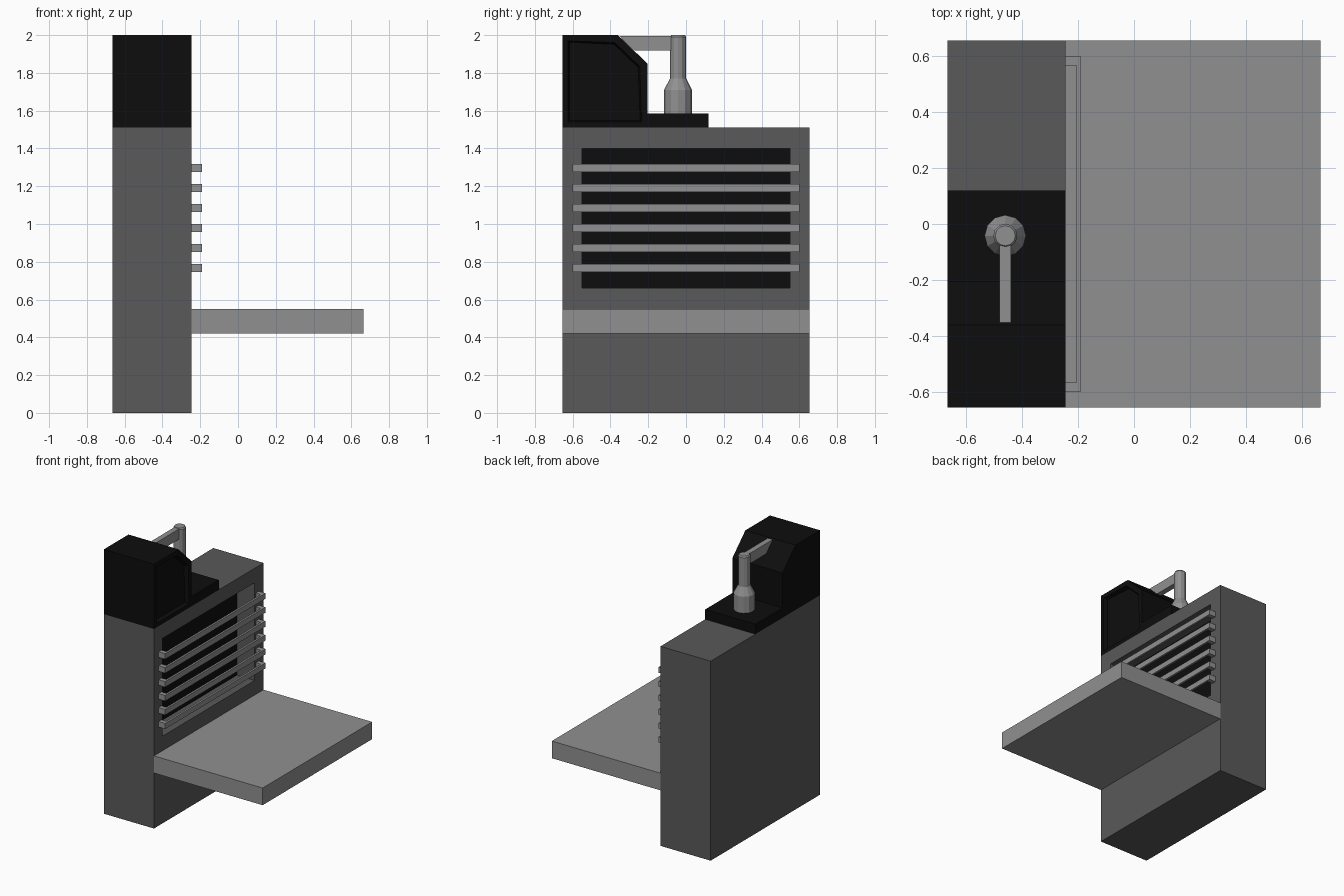
import bpy, bmesh, math
from mathutils import Vector

if "Cube" in bpy.data.objects:
    bpy.data.objects.remove(bpy.data.objects["Cube"])


def material(name, v):
    m = bpy.data.materials.new(name)
    m.diffuse_color = (v, v, v, 1)
    m.use_nodes = True
    m.node_tree.nodes["Principled BSDF"].inputs["Base Color"].default_value = m.diffuse_color
    return m


LIGHT, DARK, BLACK = material("steel", 0.28), material("dark_grey", 0.1), material("black", 0.004)


def finish(bm, name, *mats):
    bmesh.ops.recalc_face_normals(bm, faces=bm.faces)
    me = bpy.data.meshes.new(name)
    bm.to_mesh(me)
    bm.free()
    for m in mats:
        me.materials.append(m)
    ob = bpy.data.objects.new(name, me)
    bpy.context.collection.objects.link(ob)
    return ob


def prism(points, axis, lo, hi):
    """Extrude a 2D profile along x (points are y,z) or z (points are x,y)."""
    bm = bmesh.new()
    place = (lambda p: (lo, *p)) if axis == "x" else (lambda p: (*p, lo))
    face = bm.faces.new([bm.verts.new(place(p)) for p in points])
    ext = bmesh.ops.extrude_face_region(bm, geom=[face])["geom"]
    step = Vector((hi - lo, 0, 0)) if axis == "x" else Vector((0, 0, hi - lo))
    bmesh.ops.translate(bm, vec=step, verts=[v for v in ext if isinstance(v, bmesh.types.BMVert)])
    bmesh.ops.recalc_face_normals(bm, faces=bm.faces)
    return bm


def rect(a0, a1, b0, b1):
    return [(a0, b0), (a1, b0), (a1, b1), (a0, b1)]


def right_face(bm):
    return max(bm.faces, key=lambda f: f.calc_center_median().x)


X0, X1, Y = -0.665, -0.245, 0.655

# Cabinet with a recessed black back panel in its right face
bm = prism(rect(-Y, Y, 0, 1.51), "x", X0, X1)
panel = right_face(bm)
bmesh.ops.inset_region(bm, faces=[panel], thickness=0.1)
for v in panel.verts:
    v.co.y = math.copysign(0.55, v.co.y)
    v.co.z = 1.40 if v.co.z > 0.75 else 0.66
bmesh.ops.inset_region(bm, faces=[panel], thickness=0.0001)
for v in panel.verts:
    v.co.x -= 0.15
panel.material_index = 1
finish(bm, "cabinet", DARK, BLACK)

# Tray shelf
finish(prism(rect(-Y, Y, 0.42, 0.55), "x", X1, 0.665), "tray_shelf", LIGHT)

# Bracket-shaped grille bars
bracket = [(X1, -0.6), (-0.19, -0.6), (-0.19, 0.6), (X1, 0.6),
           (X1, 0.565), (-0.205, 0.565), (-0.205, -0.565), (X1, -0.565)]
for i in range(6):
    z = 0.768 + 0.1055 * i
    finish(prism(bracket, "z", z - 0.021, z + 0.021), f"grille_bar_{i + 1}", LIGHT)

# Console housing with a chamfered top and a sunken right face
bm = prism([(-Y, 1.51), (-0.205, 1.51), (-0.205, 1.85), (-0.36, 2.0), (-Y, 2.0)], "x", X0, X1)
screen = right_face(bm)
bmesh.ops.inset_region(bm, faces=[screen], thickness=0.043)
bmesh.ops.inset_region(bm, faces=[screen], thickness=0.01, depth=-0.03)
finish(bm, "console_housing", BLACK)

# Plate under the faucet
finish(prism(rect(-0.205, 0.12, 1.51, 1.585), "x", X0, X1), "faucet_plate", BLACK)

# Faucet column, lathed with twelve sides
cx, cy = -0.459, -0.042
bm = bmesh.new()
rings = []
for r, z in [(0.074, 1.585), (0.074, 1.71), (0.043, 1.77), (0.043, 1.99), (0.036, 2.0)]:
    rings.append([bm.verts.new((cx + r * math.cos(math.tau * k / 12),
                                cy + r * math.sin(math.tau * k / 12), z)) for k in range(12)])
for a, b in zip(rings, rings[1:]):
    for k in range(12):
        j = (k + 1) % 12
        bm.faces.new((a[k], a[j], b[j], b[k]))
bm.faces.new(rings[0])
bm.faces.new(rings[-1])
column = finish(bm, "faucet_column", LIGHT)
bpy.context.view_layer.objects.active = column
column.select_set(True)
bpy.ops.object.shade_smooth_by_angle(angle=math.radians(25))

# Arm from the column to the sloped console face
arm = [(cy, 1.918), (cy, 1.996), (-0.352, 1.996), (-0.272, 1.918)]
finish(prism(arm, "x", cx - 0.021, cx + 0.021), "faucet_arm", LIGHT)
